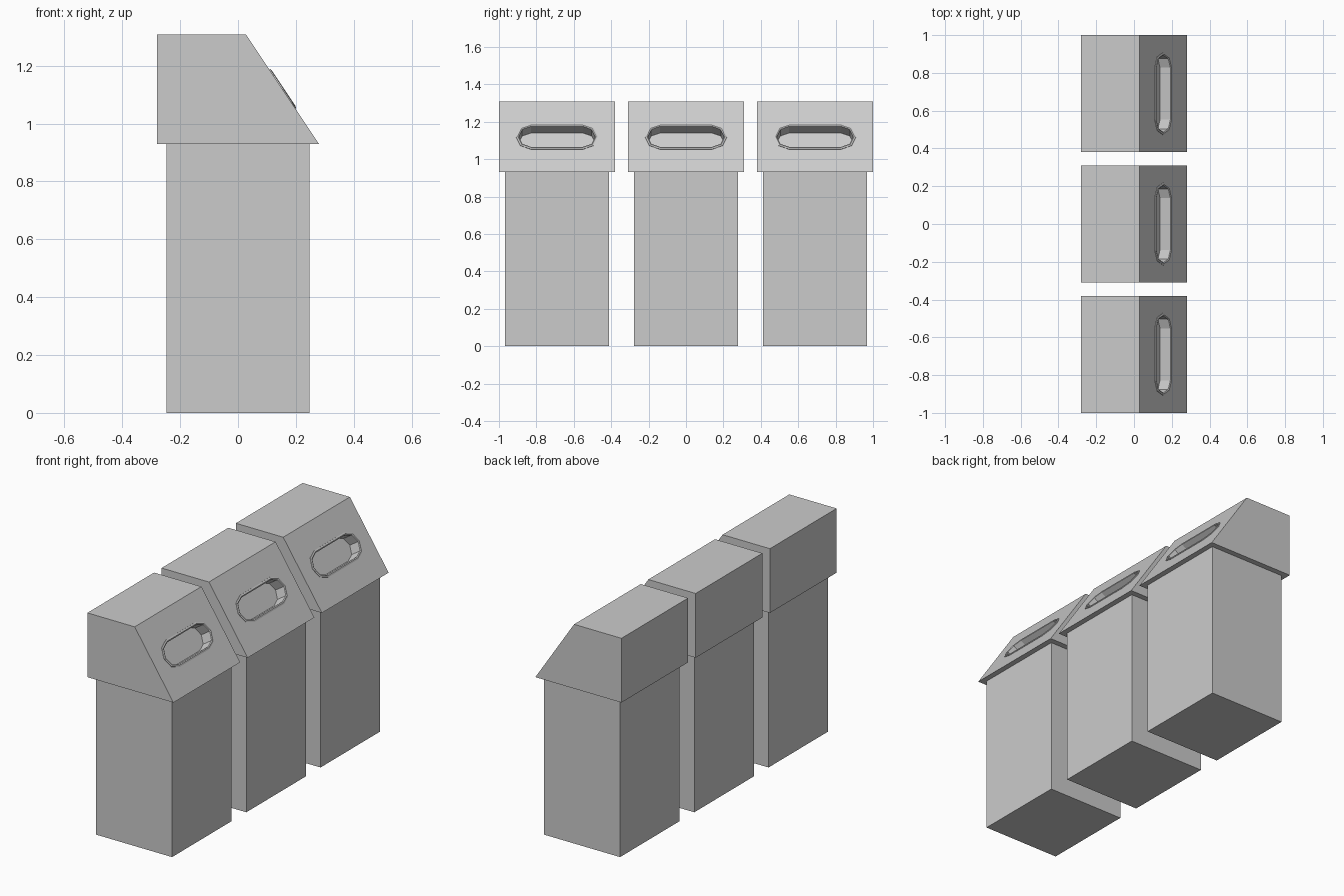
import bpy, bmesh, math
from mathutils import Vector, Matrix

if "Cube" in bpy.data.objects:
    bpy.data.objects.remove(bpy.data.objects["Cube"])

SPACING = 0.69
LID_HALF = 0.31
TOP, EDGE = Vector((0.028, 0, 1.308)), Vector((0.28, 0, 0.93))

# Local frame on the sloped lid face: u along y, v up the slope, w outward
v_dir = (TOP - EDGE).normalized()
u_dir = Vector((0, 1, 0))
w_dir = u_dir.cross(v_dir)
mid = (TOP + EDGE) / 2
FRAME = Matrix((u_dir, v_dir, w_dir)).transposed().to_4x4()
FRAME.translation = mid


def new_object(name, bm):
    bmesh.ops.recalc_face_normals(bm, faces=bm.faces[:])
    mesh = bpy.data.meshes.new(name)
    bm.to_mesh(mesh)
    bm.free()
    ob = bpy.data.objects.new(name, mesh)
    bpy.context.collection.objects.link(ob)
    return ob


def slot_loop(bm, straight, r, w):
    """Low-poly stadium outline lying on the slope at height w."""
    loop = []
    for side, start in ((1, -90), (-1, 90)):
        for k in range(5):
            a = math.radians(start + 45 * k)
            p = Vector((side * straight + r * math.cos(a), r * math.sin(a), w))
            loop.append(bm.verts.new(FRAME @ p))
    return loop


def bridge(bm, a, b):
    n = len(a)
    for i in range(n):
        j = (i + 1) % n
        bm.faces.new((a[i], a[j], b[j], b[i]))


# Slot cutter
STRAIGHT, R_IN, R_OUT = 0.138, 0.068, 0.081
bm = bmesh.new()
low = slot_loop(bm, STRAIGHT, R_IN, -0.065)
high = slot_loop(bm, STRAIGHT, R_IN, 0.05)
bridge(bm, low, high)
bm.faces.new(low)
bm.faces.new(high)
cutter = new_object("slot_cutter", bm)
cutter.hide_render = True

# Lid: extruded side profile with the slot recessed into the slope
bm = bmesh.new()
profile = [(-0.28, 0.93), (0.28, 0.93), (TOP.x, TOP.z), (-0.28, TOP.z)]
ends = [[bm.verts.new((x, y, z)) for x, z in profile] for y in (-LID_HALF, LID_HALF)]
bridge(bm, *ends)
for e in ends:
    bm.faces.new(e)
lid = new_object("lid_1", bm)
cut = lid.modifiers.new("slot", 'BOOLEAN')
cut.operation = 'DIFFERENCE'
cut.solver = 'EXACT'
cut.object = cutter
bpy.context.view_layer.update()
lid_mesh = bpy.data.meshes.new_from_object(
    lid.evaluated_get(bpy.context.evaluated_depsgraph_get()))
lid.modifiers.clear()
lid.data = lid_mesh
bpy.data.objects.remove(cutter)

# Slim raised rim around the slot
bm = bmesh.new()
rings = [slot_loop(bm, STRAIGHT, r, w) for r, w in
         ((R_OUT, -0.004), (R_OUT, 0.003), (R_IN + 0.004, 0.005),
          (R_IN - 0.002, 0.002), (R_IN - 0.002, -0.004))]
for i in range(len(rings)):
    bridge(bm, rings[i], rings[(i + 1) % len(rings)])
rim = new_object("slot_rim_1", bm)

# Bin body
bm = bmesh.new()
bmesh.ops.create_cube(bm, size=1)
bmesh.ops.scale(bm, vec=(0.496, 0.554, 0.93), verts=bm.verts)
bmesh.ops.translate(bm, vec=(0, 0, 0.465), verts=bm.verts)
body = new_object("bin_body_1", bm)

# Row of three identical bins
for ob in (body, lid, rim):
    ob.location.y = -SPACING
    for i in (1, 2):
        dup = ob.copy()
        dup.name = ob.name[:-1] + str(i + 1)
        dup.location.y = (i - 1) * SPACING
        bpy.context.collection.objects.link(dup)
